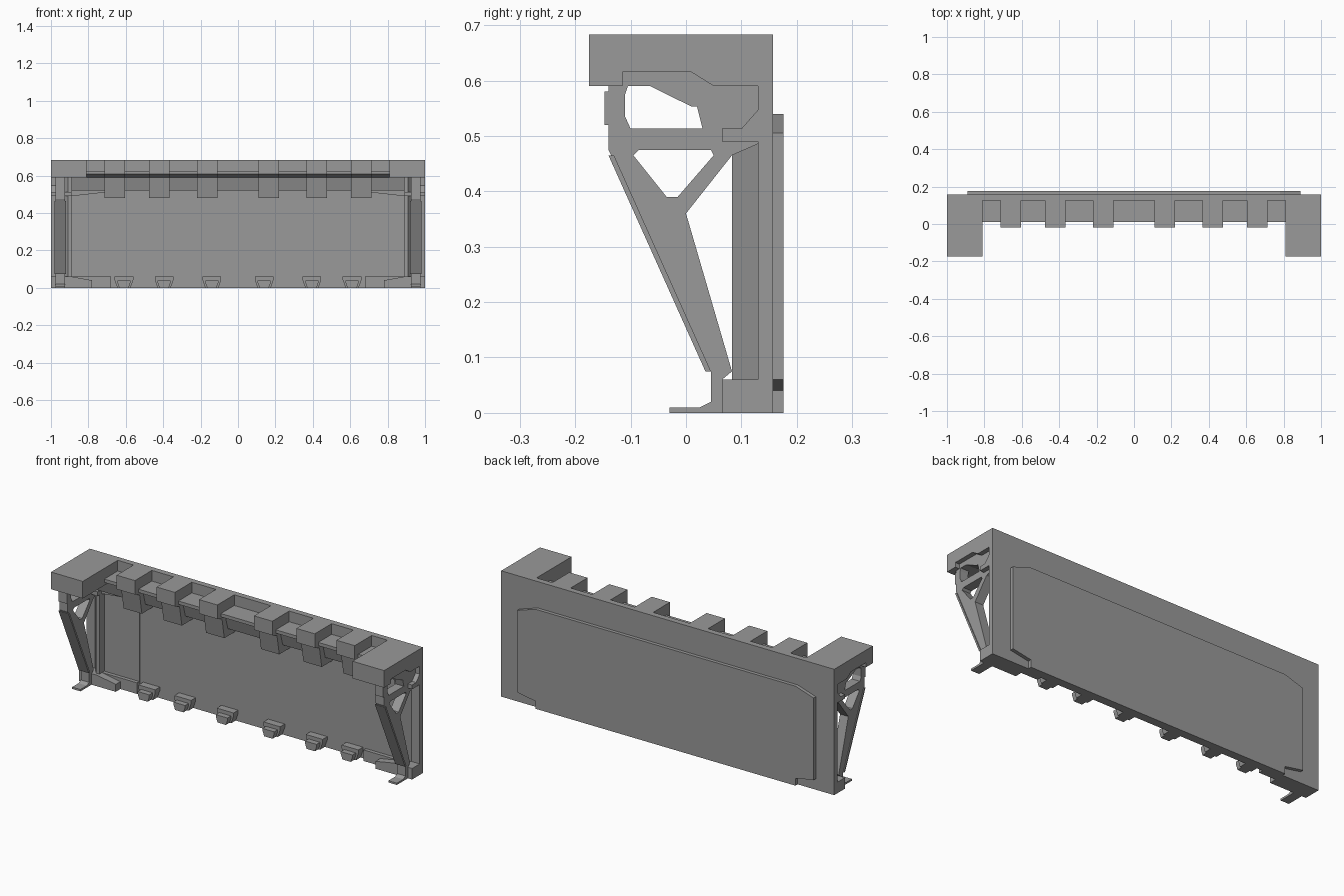
import bpy, bmesh
from mathutils import Vector

cube = bpy.data.objects.get("Cube")
if cube:
    bpy.data.objects.remove(cube, do_unlink=True)

grey = bpy.data.materials.new("plain grey")
grey.use_nodes = True
shade = (0.32, 0.32, 0.32, 1)
grey.diffuse_color = shade
grey.node_tree.nodes["Principled BSDF"].inputs["Base Color"].default_value = shade

# Shared widths (x)
end, plate_side, foot_side, cap_side = 1, 0.89, 0.78, 0.81
truss_inner, truss_outer = 0.925, 0.975

# Shared depths (y)
cap_front, arm_front, arm_back = -0.175, -0.14, -0.11
toe, ankle, post_front, strut_back = -0.03, 0.045, 0.065, 0.083
wall_face, wall_core, back, plate_back = 0.125, 0.14, 0.157, 0.176

# Shared heights (z)
floor_lip, heel, bar_low, bar_top = 0.06, 0.075, 0.475, 0.513
cap_low, shelf_lip, hollow_top, shelf_top, top = 0.59, 0.607, 0.615, 0.625, 0.683

# Where a 2D point at a given depth lies, for each extrusion axis
PLACE = {
    "x": lambda a, b, depth: Vector((depth, a, b)),
    "y": lambda a, b, depth: Vector((a, depth, b)),
    "z": lambda a, b, depth: Vector((a, b, depth)),
}


def prism(name, axis, outline, start, stop, holes=(), mirror=True):
    """Extrude an outline, with optional holes, along an axis."""
    place = PLACE[axis]
    bm = bmesh.new()
    edges = []
    for loop in (outline, *holes):
        verts = [bm.verts.new(place(a, b, start)) for a, b in loop]
        edges += [bm.edges.new((v, verts[i - 1])) for i, v in enumerate(verts)]
    if holes:
        bmesh.ops.triangle_fill(bm, edges=edges, use_beauty=True)
    else:
        bm.faces.new(verts)
    grown = bmesh.ops.extrude_face_region(bm, geom=bm.faces[:], use_keep_orig=True)
    moved = [item for item in grown["geom"] if isinstance(item, bmesh.types.BMVert)]
    bmesh.ops.translate(bm, verts=moved, vec=place(0, 0, stop - start))
    bmesh.ops.recalc_face_normals(bm, faces=bm.faces[:])
    mesh = bpy.data.meshes.new(name)
    bm.to_mesh(mesh)
    bm.free()
    mesh.materials.append(grey)
    part = bpy.data.objects.new(name, mesh)
    bpy.context.collection.objects.link(part)
    if mirror:
        part.modifiers.new("Mirror", "MIRROR")


def rectangle(left, right, low, high):
    return [(left, low), (right, low), (right, high), (left, high)]


def both_sides(half):
    """Complete a symmetric outline from its +x half."""
    return half + [(-a, b) for a, b in reversed(half)]


def overhang(front, upper, lower):
    """Side profile of a ledge whose underside tapers back to the wall."""
    return [(wall_core, upper), (front, upper), (front, shelf_lip),
            (front + 0.04, cap_low), (front + 0.06, lower), (wall_core, lower)]


def taper(centre, wide, narrow, high):
    """Front profile that narrows toward the ground."""
    shoulder = high * 0.7
    return [(centre - narrow, 0), (centre + narrow, 0), (centre + wide, shoulder),
            (centre + wide, high), (centre - wide, high), (centre - wide, shoulder)]


# Wall with a stepped inner face and slim end posts
panel_side = 0.68
wall_plan = both_sides([
    (panel_side, 0.13), (panel_side, wall_face), (plate_side, wall_face),
    (plate_side, strut_back), (0.91, strut_back), (0.95, 0.13), (end, 0.13), (end, back)])
prism("wall", "z", wall_plan, 0, cap_low, mirror=False)
prism("wall_top", "y", rectangle(-cap_side, cap_side, cap_low, top),
      wall_face, back, mirror=False)

# Raised back plate with clipped corners
plate = both_sides([(foot_side, 0), (foot_side, 0.04), (plate_side, floor_lip),
                    (plate_side, 0.505), (foot_side, 0.54)])
prism("back_plate", "y", plate, back, plate_back, mirror=False)

# Shelf along the wall, with blocks standing on it
prism("top_shelf", "x", overhang(0.01, shelf_top, 0.52), -cap_side, cap_side, mirror=False)
prism("shelf_end", "x", [(0.05, cap_low), (0.07, 0.52), (wall_core, 0.52), (wall_core, cap_low)],
      cap_side, plate_side)
half_block = 0.055
for centre in (0.165, 0.42, 0.66):
    prism("top_block", "x", overhang(-0.02, top, 0.48), centre - half_block, centre + half_block)

# Small clips along the bottom edge
clip_step = 0.09
for centre in (0.14, 0.395, 0.61):
    prism("clip_base", "y", taper(centre, 0.05, 0.035, floor_lip), clip_step, wall_core)
    prism("clip_nose", "y", taper(centre, 0.035, 0.025, 0.04), floor_lip, clip_step)

# Ledges framing the ends of the inner wall
prism("lower_ledge", "x", rectangle(0.105, wall_core, 0, floor_lip), panel_side, plate_side)
prism("upper_ledge", "y", [(panel_side, cap_low), (0.71, 0.51), (plate_side, 0.49),
                           (plate_side, cap_low)], 0.1, wall_core)

# End feet and the brackets at the tops of the posts
prism("end_foot", "y", [(foot_side, 0), (foot_side, 0.04), (plate_side, floor_lip),
                        (end, floor_lip), (end, 0)], post_front, back)
bracket = [(post_front, 0.49), (back, 0.49), (back, cap_low), (0.137, cap_low),
           (0.137, 0.555), (0.1, bar_top), (post_front, bar_top)]
prism("post_bracket", "x", bracket, plate_side, end)

# Overhanging end caps, hollowed underneath on the outer side
prism("cap_inner", "x", rectangle(cap_front, back, cap_low, top), cap_side, truss_inner)
hollow_front = -0.115
cap = [(cap_front, cap_low), (hollow_front, cap_low), (hollow_front, hollow_top),
       (0.01, hollow_top), (0.05, cap_low), (back, cap_low), (back, top), (cap_front, top)]
prism("cap_outer", "x", cap, truss_inner, end)

# Truss frames holding the caps
truss = [(arm_front, hollow_top), (arm_front, bar_low), (ankle, heel), (ankle, 0),
         (wall_core, 0), (wall_core, floor_lip), (post_front, floor_lip),
         (strut_back, heel), (0, 0.36), (strut_back, 0.465),
         (wall_core, 0.49), (wall_core, hollow_top)]
triangle = [(-0.095, 0.465), (-0.085, bar_low), (0.045, bar_low), (0.05, 0.465),
            (-0.015, 0.39), (-0.035, 0.39)]
window = [(arm_back, 0.535), (-0.1, bar_top), (0.03, bar_top), (0.02, 0.553),
          (0.01, 0.553), (-0.065, cap_low), (-0.105, cap_low), (arm_back, 0.575)]
prism("truss", "x", truss, truss_inner, truss_outer, holes=(triangle, window))
prism("strut_flange", "x", [(arm_front, 0.465), (arm_front + 0.01, 0.465),
                            (ankle, heel), (ankle - 0.01, heel)], 0.92, 0.98)
prism("truss_pad", "x", rectangle(-0.147, arm_front, 0.52, 0.58), truss_inner, truss_outer)
prism("toe", "x", [(toe, 0), (toe, 0.01), (0.025, 0.01), (ankle, 0.02), (ankle, 0)],
      truss_inner, truss_outer)
